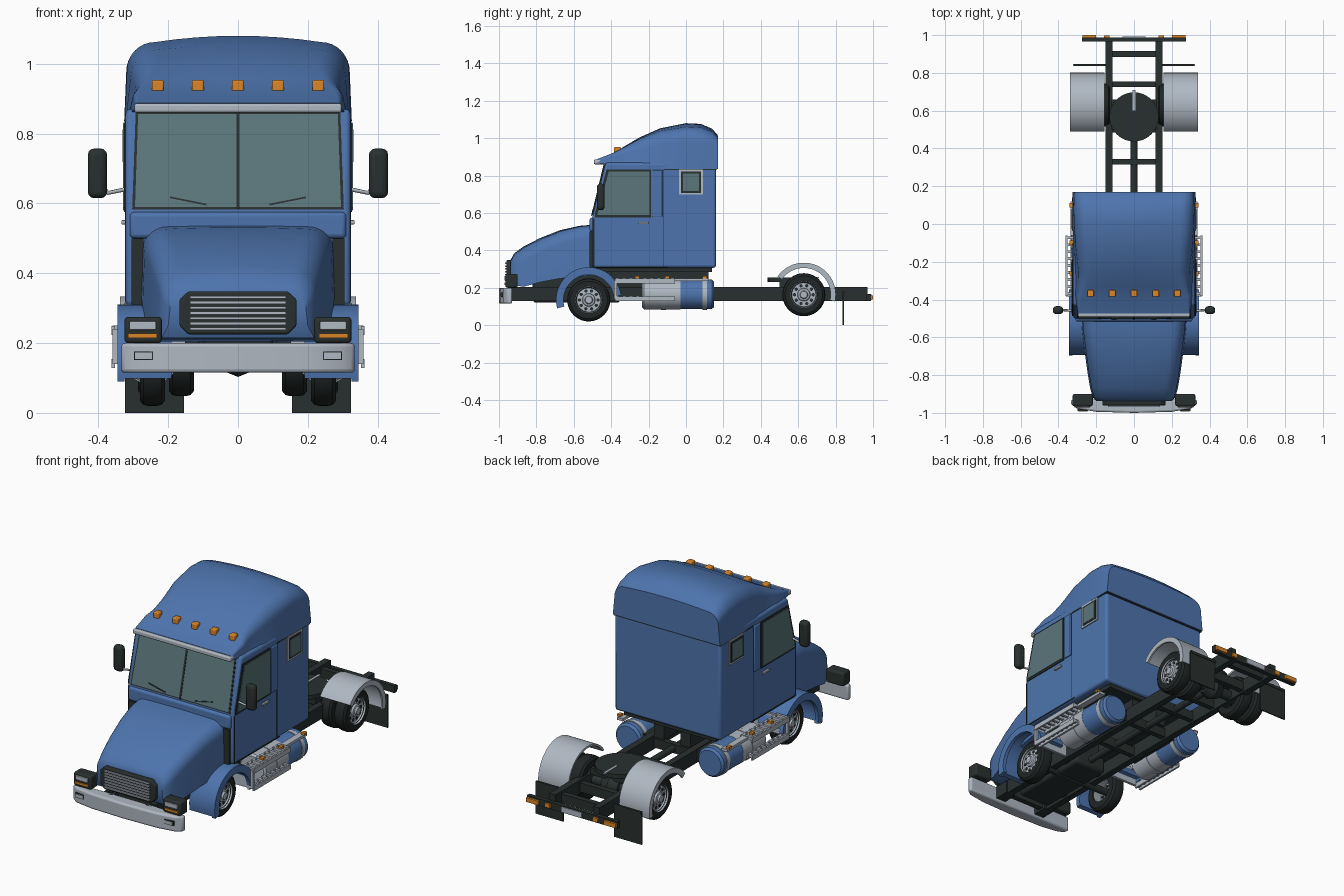
import bpy, bmesh
from math import sin, cos, pi, radians
from mathutils import Vector

if "Cube" in bpy.data.objects:
    bpy.data.objects.remove(bpy.data.objects["Cube"])

COLOURS = {
    "cab blue": (.075, .175, .42), "light metal": (.43, .48, .54),
    "frame black": (.022, .03, .029), "tyre rubber": (.015, .019, .019),
    "window glass": (.105, .18, .2), "amber": (.72, .24, .02),
}
MATS = {}
for label, rgb in COLOURS.items():
    m = bpy.data.materials.new(label)
    m.use_nodes = True
    m.diffuse_color = (*rgb, 1)
    shader = m.node_tree.nodes["Principled BSDF"]
    shader.inputs["Base Color"].default_value = (*rgb, 1)
    shader.inputs["Roughness"].default_value = .6
    MATS[label] = m
BLUE, METAL, BLACK, RUBBER, GLASS, AMBER = COLOURS


def finish(name, bm, mat, bevel=0, pair=False, smooth=True):
    bmesh.ops.remove_doubles(bm, verts=bm.verts, dist=.00005)
    bmesh.ops.recalc_face_normals(bm, faces=bm.faces)
    mesh = bpy.data.meshes.new(name)
    bm.to_mesh(mesh)
    bm.free()
    mesh.materials.append(MATS[mat])
    ob = bpy.data.objects.new(name, mesh)
    bpy.context.collection.objects.link(ob)
    if smooth:
        bpy.ops.object.select_all(action="DESELECT")
        ob.select_set(True)
        bpy.context.view_layer.objects.active = ob
        bpy.ops.object.shade_smooth_by_angle(angle=radians(35))
    if bevel:
        mod = ob.modifiers.new("rounding", "BEVEL")
        mod.width, mod.segments = bevel, 3
    if pair:
        ob.modifiers.new("other_side", "MIRROR").use_mirror_merge = False
    return ob


def extrude(name, mat, pts, vec, bevel=0, pair=False):
    """Polygon swept along a vector."""
    bm = bmesh.new()
    face = bm.faces.new([bm.verts.new(p) for p in pts])
    out = bmesh.ops.extrude_face_region(bm, geom=[face])["geom"]
    bmesh.ops.translate(bm, vec=Vector(vec), verts=[v for v in out if isinstance(v, bmesh.types.BMVert)])
    return finish(name, bm, mat, bevel, pair)


def side(name, mat, yz, x, depth, bevel=0, pair=False):
    return extrude(name, mat, [(x, y, z) for y, z in yz], (depth, 0, 0), bevel, pair)


def box(name, mat, xs, ys, zs, bevel=0, pair=False):
    (y0, y1), (z0, z1) = ys, zs
    return side(name, mat, [(y0, z0), (y1, z0), (y1, z1), (y0, z1)], xs[0], xs[1] - xs[0], bevel, pair)


def lathe(name, mat, profile, centre, axis="x", pair=False, seg=36):
    """Profile of (along, radius) turned round an axis through centre."""
    bm = bmesh.new()
    cx, cy, cz = centre
    rings = []
    for a, r in profile:
        ring = []
        for i in range(seg):
            u, v = r * cos(2 * pi * i / seg), r * sin(2 * pi * i / seg)
            p = {"x": (a, u, v), "y": (u, a, v), "z": (u, v, a)}[axis]
            ring.append(bm.verts.new((cx + p[0], cy + p[1], cz + p[2])))
        rings.append(ring)
    for A, B in zip(rings, rings[1:]):
        for i in range(seg):
            j = (i + 1) % seg
            bm.faces.new((A[i], A[j], B[j], B[i]))
    return finish(name, bm, mat, 0, pair)


def rod(name, mat, centre, length, radius, axis="x", pair=False, seg=20):
    h = length / 2
    return lathe(name, mat, [(-h, 0), (-h, radius), (h, radius), (h, 0)], centre, axis, pair, seg)


def arc(name, mat, y, z, radii, degrees, x, depth):
    """Curved mudguard strip over a wheel, on both sides."""
    turn = [radians(degrees[0] + (degrees[1] - degrees[0]) * i / 24) for i in range(25)]
    inner, outer = radii
    pts = [(y + outer * cos(t), z + outer * sin(t)) for t in turn]
    pts += [(y + inner * cos(t), z + inner * sin(t)) for t in reversed(turn)]
    return side(name, mat, pts, x, depth, 0, True)


def loft(name, mat, stations):
    """Skin through arch sections: y, base half width, top half width, base z, top z, corner, crown."""
    bm = bmesh.new()
    rings = []
    for y, wb, wt, zb, zt, r, crown in stations:
        half = [(wb, zb)]
        half += [(wt - r + r * cos(pi * i / 16), zt - r + r * sin(pi * i / 16)) for i in range(9)]
        half += [((wt - r) * f, zt + crown * (1 - f * f)) for f in (.75, .5, .25)]
        ring = half + [(0, zt + crown)] + [(-x, z) for x, z in reversed(half)]
        rings.append([bm.verts.new((x, y, z)) for x, z in ring])
    n = len(rings[0])
    for A, B in zip(rings, rings[1:]):
        for i in range(n):
            j = (i + 1) % n
            bm.faces.new((A[i], A[j], B[j], B[i]))
    bm.faces.new(rings[0])
    bm.faces.new(rings[-1])
    return finish(name, bm, mat)


def tube(name, mat, pts, radius):
    cu = bpy.data.curves.new(name, "CURVE")
    cu.dimensions, cu.bevel_depth, cu.bevel_resolution = "3D", radius, 2
    cu.use_fill_caps = True
    sp = cu.splines.new("POLY")
    sp.points.add(len(pts) - 1)
    for p, co in zip(sp.points, pts):
        p.co = (*co, 1)
    cu.materials.append(MATS[mat])
    ob = bpy.data.objects.new(name, cu)
    bpy.context.collection.objects.link(ob)
    ob.modifiers.new("other_side", "MIRROR").use_mirror_merge = False


# Chassis: rails, cross members, drive line, rear bar
box("frame_rail", BLACK, (.115, .152), (-.93, .97), (.13, .205), pair=True)
for y in (-.88, -.7, -.42, -.15, .1, .33, .5, .74, .9):
    box("cross_member", BLACK, (-.13, .13), (y - .015, y + .015), (.14, .19))
box("engine_block", BLACK, (-.1, .1), (-.82, -.35), (.12, .32), .02)
rod("drive_shaft", BLACK, (0, .15, .165), 1, .018, "y")
rod("front_axle", BLACK, (0, -.52, .135), .5, .02)
rod("rear_axle", BLACK, (0, .63, .163), .5, .028)
lathe("differential", BLACK, [(-.06, 0), (-.05, .04), (0, .06), (.05, .04), (.06, 0)], (0, .63, .163))
box("rear_bar", BLACK, (-.275, .275), (.965, .988), (.13, .168))
box("rear_lamp", AMBER, (.2, .272), (.985, 1), (.137, .16), pair=True)
box("rear_lamp_inner", AMBER, (.13, .16), (.985, .998), (.137, .16), pair=True)
box("rear_plate", METAL, (-.06, .06), (.985, .993), (.135, .163))
box("mud_flap", BLACK, (.155, .323), (.838, .845), (0, .175), pair=True)
box("flap_hanger", BLACK, (.14, .32), (.836, .848), (.165, .18), pair=True)

# Coupling plate
box("coupling_base", BLACK, (-.12, .12), (.5, .66), (.2, .235))
rod("coupling_plate", BLACK, (0, .567, .243), .022, .13, "z", seg=40)
box("coupling_slot", METAL, (-.007, .007), (.6, .71), (.25, .258))

# Wheels
TYRE = [(-.036, .065), (-.036, .1), (-.026, .112), (-.012, .115),
        (.012, .115), (.026, .112), (.036, .1), (.036, .072), (.025, .065)]
RIM = [(-.03, .066), (.034, .074), (.036, .07), (.018, .064), (.02, .035),
       (.03, .032), (.033, .022), (.042, .018), (.042, 0)]


def wheel(label, x, y, z, rim=True):
    lathe(label + "_tyre", RUBBER, TYRE, (x, y, z), pair=True, seg=40)
    if not rim:
        return
    lathe(label + "_rim", METAL, RIM, (x, y, z), pair=True)
    for i in range(10):
        t = 2 * pi * i / 10
        rod(label + "_rim_hole", BLACK, (x + .019, y + .05 * cos(t), z + .05 * sin(t)), .006, .009, pair=True, seg=10)


wheel("front", .245, -.52, .135)
wheel("rear_outer", .25, .63, .163)
wheel("rear_inner", .162, .63, .163, rim=False)
arc("rear_mudguard", METAL, .63, .163, (.16, .171), (-12, 145), .155, .183)
arc("rear_mudguard_lip", METAL, .63, .163, (.143, .171), (-12, 145), .328, .01)
arc("front_mudguard", BLUE, -.52, .135, (.15, .175), (15, 192), .19, .155)
arc("front_mudguard_lip", BLUE, -.52, .135, (.135, .175), (8, 195), .325, .02)

# Hood and grille
loft("hood", BLUE, [
    (-.937, .2, .195, .25, .345, .05, .005), (-.92, .218, .213, .215, .375, .06, .008),
    (-.87, .232, .225, .205, .412, .07, .008), (-.78, .247, .24, .23, .458, .07, .008),
    (-.67, .262, .255, .25, .503, .07, .006), (-.57, .275, .268, .26, .527, .07, .004),
    (-.48, .28, .275, .27, .537, .07, .002)])
gx, gz, cut = .168, (.225, .348), .025
outline = [(-gx + cut, gz[0]), (gx - cut, gz[0]), (gx, gz[0] + cut), (gx, gz[1] - cut),
           (gx - cut, gz[1]), (cut - gx, gz[1]), (-gx, gz[1] - cut), (-gx, gz[0] + cut)]
extrude("grille_surround", BLACK, [(x, -.96, z) for x, z in outline], (0, .04, 0), .006)
for i in range(7):
    z = .237 + i * .015
    box("grille_slat", METAL, (-.137, .137), (-.968, -.95), (z, z + .008))

# Bumper and headlamps
edge = [(.335, -.93), (.333, -.955), (.3, -.978), (.2, -.994), (0, -1)]
ring = edge + [(-x, y) for x, y in reversed(edge[:-1])]
extrude("bumper", METAL, [(x, y, .115) for x, y in ring], (0, 0, .085), .01)
box("bumper_bracket", BLACK, (.1, .16), (-.95, -.85), (.13, .2), pair=True)
box("tow_recess", BLACK, (.244, .298), (-.99, -.96), (.152, .176), pair=True)
box("tow_cover", METAL, (.247, .295), (-.993, -.96), (.155, .173), pair=True)
box("headlamp_housing", BLACK, (.218, .325), (-.965, -.9), (.2, .275), .01, True)
box("headlamp_lens", METAL, (.235, .31), (-.971, -.95), (.238, .262), .003, True)
box("turn_signal", AMBER, (.232, .315), (-.971, -.95), (.215, .227), pair=True)

# Cab shell and dark gap beside the hood
W = .322
side("cab", BLUE, [(.16, .307), (.16, .87), (-.43, .87), (-.5, .58), (-.5, .307)], -W, 2 * W, .014)
box("cab_floor", BLACK, (-.28, .28), (-.48, .14), (.285, .312))
box("cab_mount", BLACK, (.05, .11), (-.4, .12), (.2, .29), pair=True)
box("hood_gap_seal", BLACK, (.27, .305), (-.515, -.49), (.29, .5), pair=True)
box("cowl", BLUE, (-.31, .31), (-.515, -.48), (.5, .575), .012)

# Roof fairing, visor and marker lamps
loft("roof_fairing", BLUE, [
    (-.475, .297, .295, .868, .888, .008, 0), (-.38, .312, .302, .855, .925, .025, 0),
    (-.33, .316, .292, .845, .952, .045, .004), (-.25, .319, .295, .838, .995, .07, .008),
    (-.14, .322, .308, .835, 1.04, .08, .012), (0, .325, .318, .835, 1.062, .08, .018),
    (.08, .326, .32, .835, 1.058, .08, .018), (.14, .326, .318, .835, 1.035, .07, .015),
    (.17, .326, .315, .835, 1.005, .06, .01)])
box("roof_seam", BLACK, (-.324, .324), (-.12, .164), (.829, .836))
box("sun_visor", METAL, (-.297, .297), (-.492, -.43), (.86, .886), .007)
for x in (-.23, -.115, 0, .115, .23):
    box("roof_lamp", AMBER, (x - .017, x + .017), (-.385, -.35), (.92, .953), .005)


# Windscreen, divider and wipers
def screen(name, mat, xz, lift, pair=False):
    pts = [(x, -.5 + (z - .58) * .07 / .29 + .002 - lift, z) for x, z in xz]
    extrude(name, mat, pts, (0, -.004, 0), 0, pair)


screen("windscreen_seal", BLACK, [(-.303, .583), (.303, .583), (.293, .862), (-.293, .862)], 0)
screen("windscreen", GLASS, [(-.295, .59), (.295, .59), (.286, .856), (-.286, .856)], .003)
screen("windscreen_divider", BLACK, [(-.005, .585), (.005, .585), (.005, .86), (-.005, .86)], .006)
screen("wiper", BLACK, [(.09, .594), (.09, .599), (.195, .62), (.195, .615)], .007, True)

# Door and sleeper windows, seams and handle
side("door_window_seal", BLACK, [(-.488, .576), (-.486, .6), (-.425, .832), (-.186, .832), (-.186, .576)], W, .005, 0, True)
side("door_window", GLASS, [(-.474, .588), (-.472, .6), (-.413, .822), (-.195, .822), (-.195, .588)], W, .008, 0, True)
for tag, mat, grow, out in (("trim", METAL, 0, .006), ("seal", BLACK, .01, .008), ("glass", GLASS, .02, .0095)):
    box("sleeper_window_" + tag, mat, (W, W + out), (-.037 + grow, .09 - grow), (.698 + grow, .832 - grow), pair=True)
for y in (-.122, -.492):
    box("door_seam", BLACK, (W, W + .002), (y - .002, y + .002), (.31, .57 if y < -.2 else .83), pair=True)
box("sill_seam", BLACK, (W, W + .003), (-.48, -.1), (.309, .315), pair=True)
box("pillar_panel", BLUE, (W - .01, W + .008), (-.18, -.126), (.58, .83), .004, True)
box("door_handle", METAL, (W, W + .012), (-.255, -.2), (.54, .552), .003, True)

# Door mirrors
box("mirror", BLACK, (.375, .43), (-.477, -.435), (.615, .757), .018, True)
tube("mirror_arm", METAL, [(.315, -.46, .642), (.372, -.456, .63), (.39, -.45, .65), (.396, -.44, .69)], .006)

# Fuel tanks, straps and steps
TANK = (.25, 0, .165)
lathe("tank_front", METAL, [(-.235, 0), (-.235, .07), (-.225, .08), (-.03, .08), (-.03, 0)], TANK, "y", True)
lathe("tank_rear", BLUE, [(-.03, 0), (-.03, .079), (.138, .079), (.15, .068), (.15, 0)], TANK, "y", True)
for y in (-.12, .1):
    rod("tank_strap", METAL, (.25, y, .165), .025, .083, "y", True, 36)
box("tank_bracket", BLACK, (.14, .2), (-.2, .12), (.14, .2), pair=True)
for z, x in ((.235, .29), (.14, .325)):
    for edge_x in (x, .353):
        box("step_rail", METAL, (edge_x, edge_x + .01), (-.38, -.06), (z - .012, z + .014), pair=True)
    for i in range(9):
        y = -.375 + i * .037
        box("step_tread", METAL, (x, .36), (y, y + .014), (z, z + .016), pair=True)
box("step_trim", METAL, (.3, .335), (-.06, .12), (.235, .25), pair=True)
box("step_hanger", METAL, (.15, .36), (-.385, -.37), (.14, .24), pair=True)
for y in (-.26, -.1, .1):
    box("side_marker", AMBER, (.322, .342), (y - .012, y + .012), (.25, .262), pair=True)
